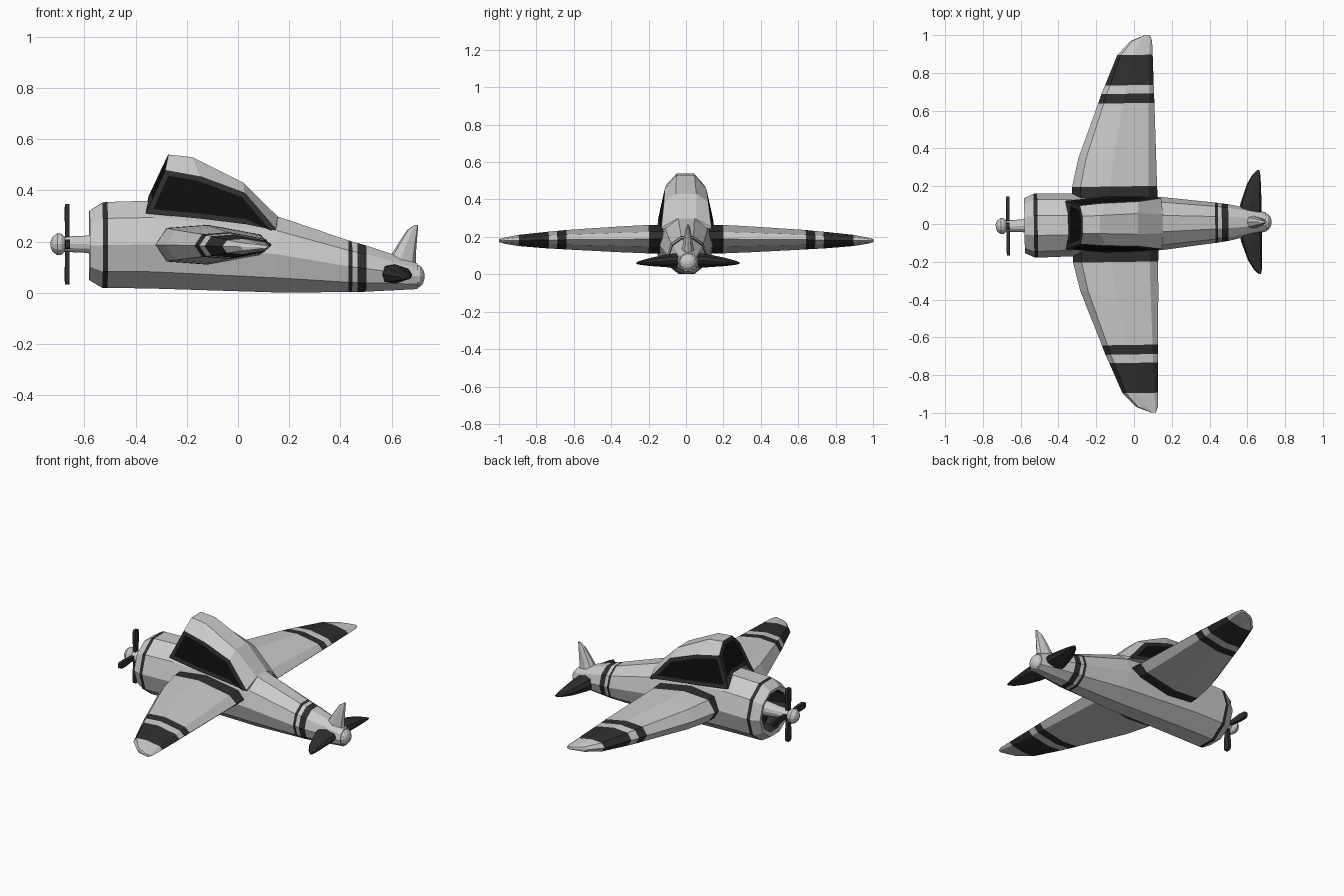
import bpy, bmesh
from math import sin, cos, pi, radians
from mathutils import Matrix, Vector

if "Cube" in bpy.data.objects:
    bpy.data.objects.remove(bpy.data.objects["Cube"])

YAW = Matrix.Rotation(radians(0.9), 4, 'Z')   # whole plane sits slightly turned


def material(name, v):
    m = bpy.data.materials.new(name)
    m.diffuse_color = (v, v, v, 1)
    m.use_nodes = True
    m.node_tree.nodes["Principled BSDF"].inputs["Base Color"].default_value = m.diffuse_color
    return m


SLOTS = [None, material("dark_paint", 0.028), material("black_glass", 0.004)]


def finish(name, bm):
    bmesh.ops.recalc_face_normals(bm, faces=bm.faces[:])
    bm.transform(YAW)
    me = bpy.data.meshes.new(name)
    for m in SLOTS:
        me.materials.append(m)
    bm.to_mesh(me)
    bm.free()
    ob = bpy.data.objects.new(name, me)
    bpy.context.collection.objects.link(ob)
    return ob


def loft(rings, mats=None, first=0, last=0):
    """Skin closed rings; mats gives one material index per segment."""
    bm = bmesh.new()
    vs = [[bm.verts.new(p) for p in r] for r in rings]
    n = len(vs[0])
    for i, (a, b) in enumerate(zip(vs, vs[1:])):
        for k in range(n):
            f = bm.faces.new((a[k], a[(k + 1) % n], b[(k + 1) % n], b[k]))
            f.material_index = mats[i] if mats else 0
    bm.faces.new(vs[0]).material_index = first
    bm.faces.new(vs[-1]).material_index = last
    return bm


def ring(x, hw, zlo, zhi, n=10):
    zc, hz = (zlo + zhi) / 2, (zhi - zlo) / 2 / cos(pi / n if n == 10 else 0) * (cos(pi / 10) / sin(0.4 * pi) if n == 10 else 1)
    return [(x, hw * cos(2 * pi * k / n), zc + hz * sin(2 * pi * k / n)) for k in range(n)]


# fuselage: open cowling, stripes and tapering tail: x, half width, bottom, top, segment paint
body = [(-.49, .11, .08, .29, 1), (-.575, .118, .075, .30, 0), (-.58, .145, .05, .32, 0),
        (-.53, .168, .02, .352, 1), (-.51, .17, .02, .355, 0), (-.33, .166, .017, .36, 0),
        (.15, .14, .002, .30, 0), (.43, .107, .003, .205, 1), (.445, .105, .003, .20, 0),
        (.465, .102, .003, .195, 1), (.50, .097, .005, .185, 0), (.60, .075, .01, .152, 0),
        (.70, .05, .015, .115, 0)]
finish("fuselage", loft([ring(*s[:4]) for s in body], [s[4] for s in body], first=1))

# rounded tail cap
finish("tail_cap", loft([ring(.69, .048, .017, .113, 12), ring(.71, .042, .023, .107, 12),
                         ring(.722, .028, .037, .093, 12), ring(.728, .01, .055, .075, 12)]))

# canopy: half sections from floor to roof, mirrored into rings
half = [[(-.348, .06, .378), (-.362, .128, .31), (-.285, .10, .48), (-.272, .045, .54)],
        [(-.15, .06, .30), (-.15, .148, .29), (-.15, .112, .455), (-.18, .048, .53)],
        [(.03, .06, .27), (.03, .146, .268), (.025, .118, .39), (.02, .055, .43)],
        [(.15, .06, .25), (.145, .134, .245), (.145, .134, .25), (.155, .05, .297)]]
bm = loft([h + [(x, -y, z) for x, y, z in reversed(h)] for h in half])
bmesh.ops.recalc_face_normals(bm, faces=bm.faces[:])
bm.faces.ensure_lookup_table()
left = [bm.faces[i * 8 + 1] for i in range(3)]
right = [bm.faces[i * 8 + 5] for i in range(3)]
front = [bm.faces[24]]
for group in (left, right, front):
    frame = bmesh.ops.inset_region(bm, faces=group, thickness=.02, use_even_offset=True,
                                   use_boundary=True)["faces"]
    for f in group:
        f.material_index = 2
    for f in frame:
        f.material_index = 1
finish("canopy", bm)

FOIL = [(0, 0), (.1, .85), (.45, 1), (.9, .52), (1, 0), (.9, -.52), (.45, -1), (.1, -.85)]


def foil(span, x0, x1, t, z, side):
    return [(x0 + (x1 - x0) * u, side * span, z + t * v) for u, v in FOIL]


# wings: span, leading edge, trailing edge, half thickness, height, segment paint
wing = [(.10, -.325, .13, .078, .188, 1), (.20, -.325, .125, .076, .188, 0),
        (.35, -.29, .123, .069, .187, 0), (.64, -.18, .118, .052, .185, 1),
        (.69, -.162, .117, .048, .184, 0), (.735, -.142, .116, .045, .183, 1),
        (.895, -.075, .113, .03, .181, 0), (.968, -.005, .111, .017, .18, 0),
        (1.0, .075, .10, .008, .18, 0)]
# tailplanes, all dark
tail = [(.03, .555, .675, .038, .075, 1), (.10, .565, .677, .036, .073, 1),
        (.20, .60, .675, .022, .066, 1), (.25, .63, .673, .012, .062, 1),
        (.275, .655, .668, .005, .06, 1)]
for tag, side in (("left", 1), ("right", -1)):
    for name, table in (("wing", wing), ("tailplane", tail)):
        end = table[-1][5]
        finish(f"{tag}_{name}", loft([foil(*s[:5], side) for s in table],
                                     [s[5] for s in table], end, end))

# fin: height, leading edge, trailing edge, half thickness
fin = [(.10, .57, .695, .036), (.145, .595, .694, .03), (.20, .63, .698, .021),
       (.245, .66, .702, .012), (.266, .69, .703, .005)]
finish("fin", loft([[(a + (b - a) * u, t * v, z) for u, v in FOIL] for z, a, b, t in fin]))

# propeller hub, shaft and spinner turned about the nose axis
NOSE = .19
turned = [(-.732, .010), (-.724, .029), (-.705, .043), (-.69, .041), (-.677, .030),
          (-.60, .033), (-.56, .038), (-.48, .045)]
finish("propeller_hub", loft([ring(x, r, NOSE - r, NOSE + r, 12) for x, r in turned]))

# four propeller blades, wider toward the tip
for i in range(4):
    rings = [[(-.667 + sx * .009, sy * w, r) for sx, sy in ((-1, -1), (1, -1), (1, 1), (-1, 1))]
             for r, w in ((.015, .011), (.06, .013), (.10, .019), (.145, .018), (.157, .012))]
    bm = loft(rings, [1] * 4, 1, 1)
    bm.transform(Matrix.Translation(Vector((0, 0, NOSE))) @ Matrix.Rotation(i * pi / 2, 4, 'X'))
    finish(f"propeller_blade_{i + 1}", bm)
